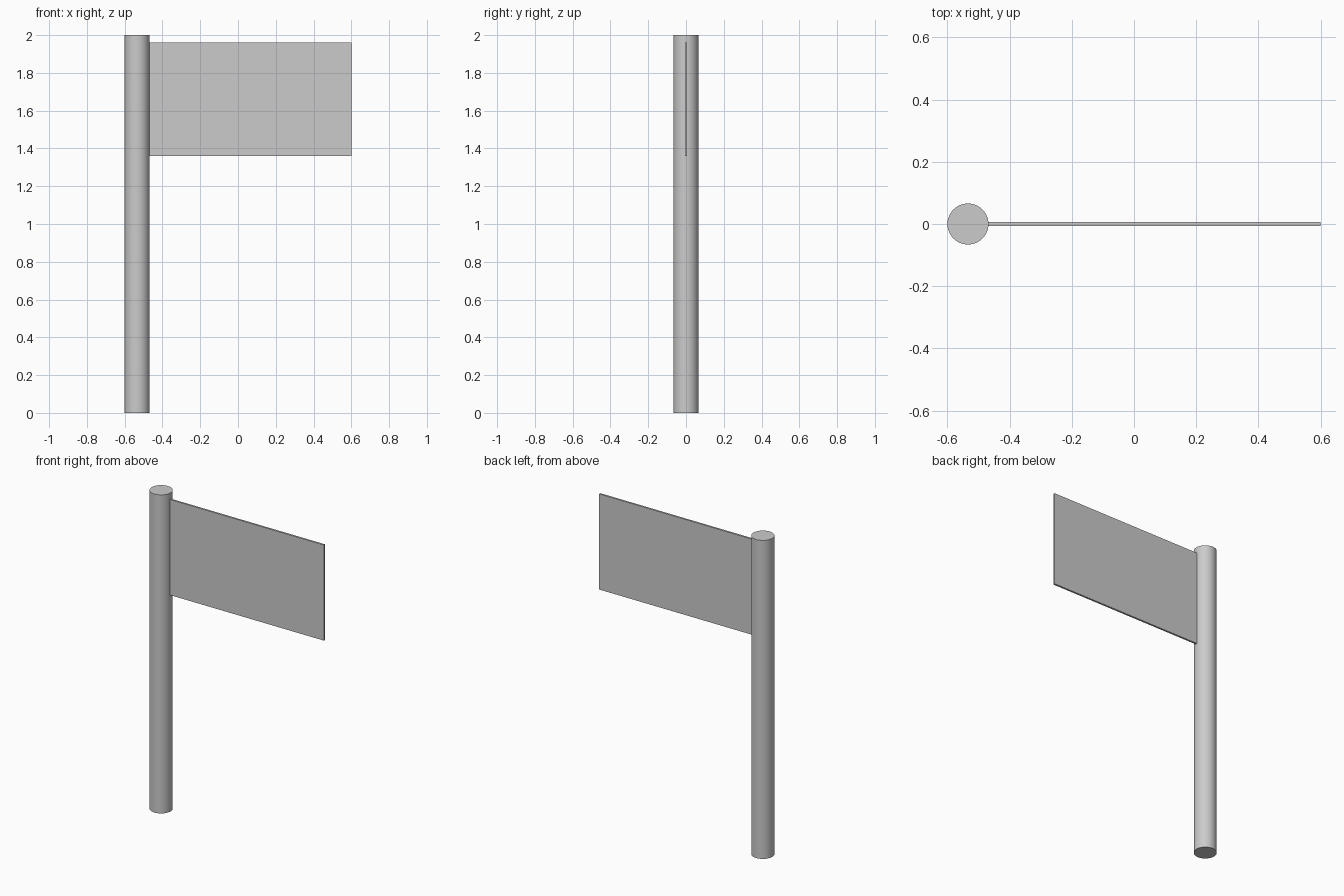
import bpy

if "Cube" in bpy.data.objects:
    bpy.data.objects.remove(bpy.data.objects["Cube"])

POLE_R = 0.066
POLE_X = -0.6 + POLE_R

# Round pole standing on the ground
bpy.ops.mesh.primitive_cylinder_add(vertices=64, radius=POLE_R, depth=2.0,
                                    location=(POLE_X, 0, 1.0))
pole = bpy.context.object
pole.name = "pole"
bpy.ops.object.shade_smooth_by_angle()

# Thin flat flag panel touching the side of the pole
left, right = POLE_X + POLE_R, 0.6
bottom, top = 1.36, 1.96
bpy.ops.mesh.primitive_cube_add(size=1, location=((left + right) / 2, 0, (bottom + top) / 2))
flag = bpy.context.object
flag.name = "flag_panel"
flag.scale = (right - left, 0.012, top - bottom)
bpy.ops.object.transform_apply(location=False, rotation=False, scale=True)
